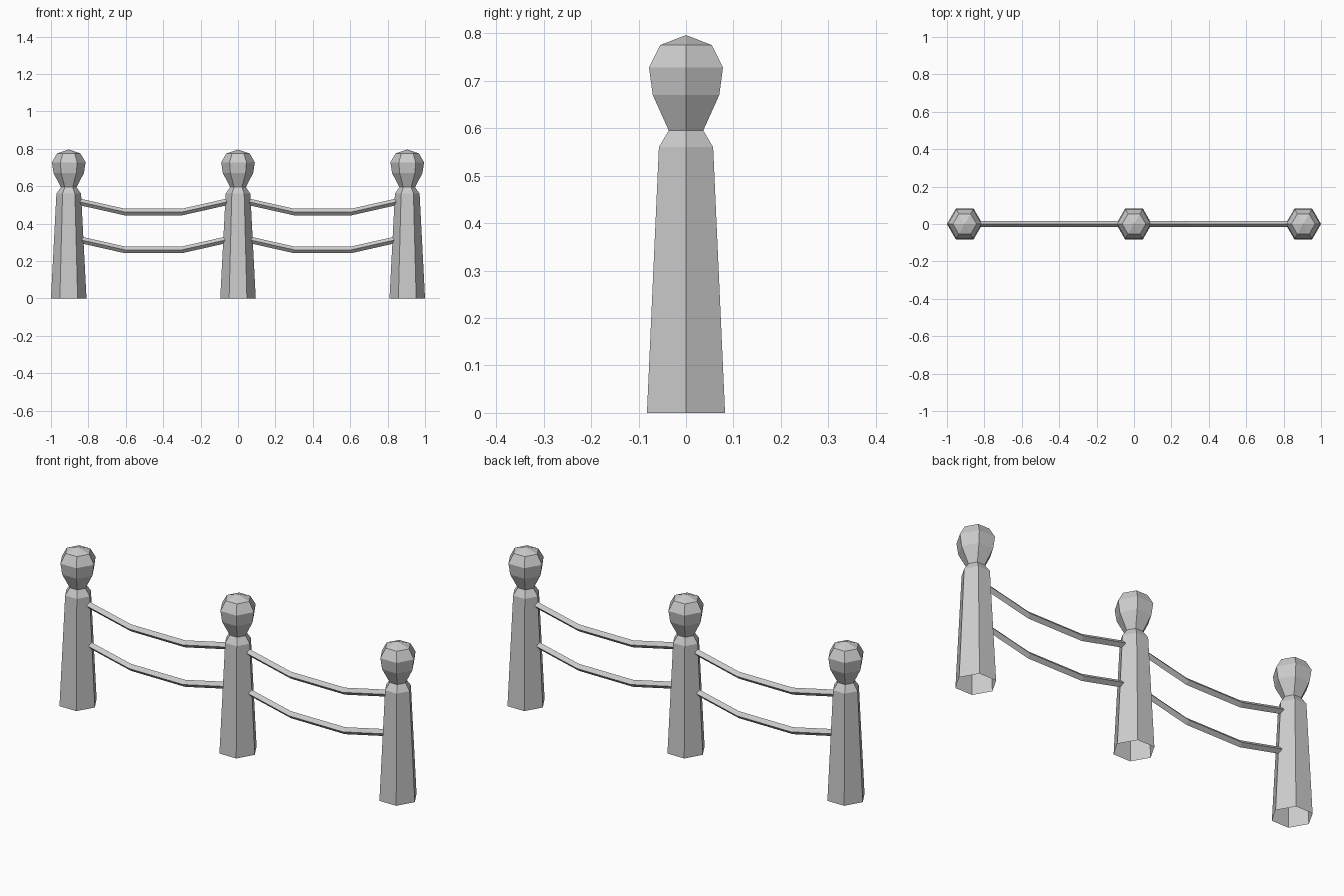
import bpy
import math
from mathutils import Vector

if "Cube" in bpy.data.objects:
    bpy.data.objects.remove(bpy.data.objects["Cube"])

POST_X = 0.905
# Post profile: (corner radius, height), then a pointed cap
PROFILE = [(0.095, 0), (0.066, 0.56), (0.042, 0.595), (0.081, 0.67),
           (0.09, 0.728), (0.063, 0.775)]
CAP_Z = 0.796


def add_object(name, verts, faces):
    mesh = bpy.data.meshes.new(name)
    mesh.from_pydata(verts, [], faces)
    mesh.update()
    obj = bpy.data.objects.new(name, mesh)
    bpy.context.collection.objects.link(obj)
    return obj


def bridge(rings, n):
    return [(i * n + k, i * n + (k + 1) % n,
             (i + 1) * n + (k + 1) % n, (i + 1) * n + k)
            for i in range(rings - 1) for k in range(n)]


# Hexagonal post with rounded knob, open underneath
def post(name, x):
    n = 6
    verts = [(x + r * math.cos(k * math.tau / n), r * math.sin(k * math.tau / n), z)
             for r, z in PROFILE for k in range(n)]
    faces = bridge(len(PROFILE), n)
    last = (len(PROFILE) - 1) * n
    verts.append((x, 0, CAP_Z))
    faces += [(last + k, last + (k + 1) % n, len(verts) - 1) for k in range(n)]
    add_object(name, verts, faces)


# Sagging rope with a diamond cross-section
def rope(name, x_mid, z_low):
    r = 0.016
    path = [(-0.393, z_low + 0.054), (-0.153, z_low),
            (0.153, z_low), (0.393, z_low + 0.054)]
    section = [(0, r * 1.12), (-r, 0), (0, -r * 1.12), (r, 0)]
    verts = [(x_mid + x, dy, z + dz) for x, z in path for dy, dz in section]
    faces = bridge(len(path), 4) + [(3, 2, 1, 0), (12, 13, 14, 15)]
    add_object(name, verts, faces)


for side, x in (("left", -POST_X), ("middle", 0), ("right", POST_X)):
    post(side + "_post", x)

for side, s in (("left", -1), ("right", 1)):
    rope(side + "_upper_rope", s * POST_X / 2, 0.462)
    rope(side + "_lower_rope", s * POST_X / 2, 0.26)
